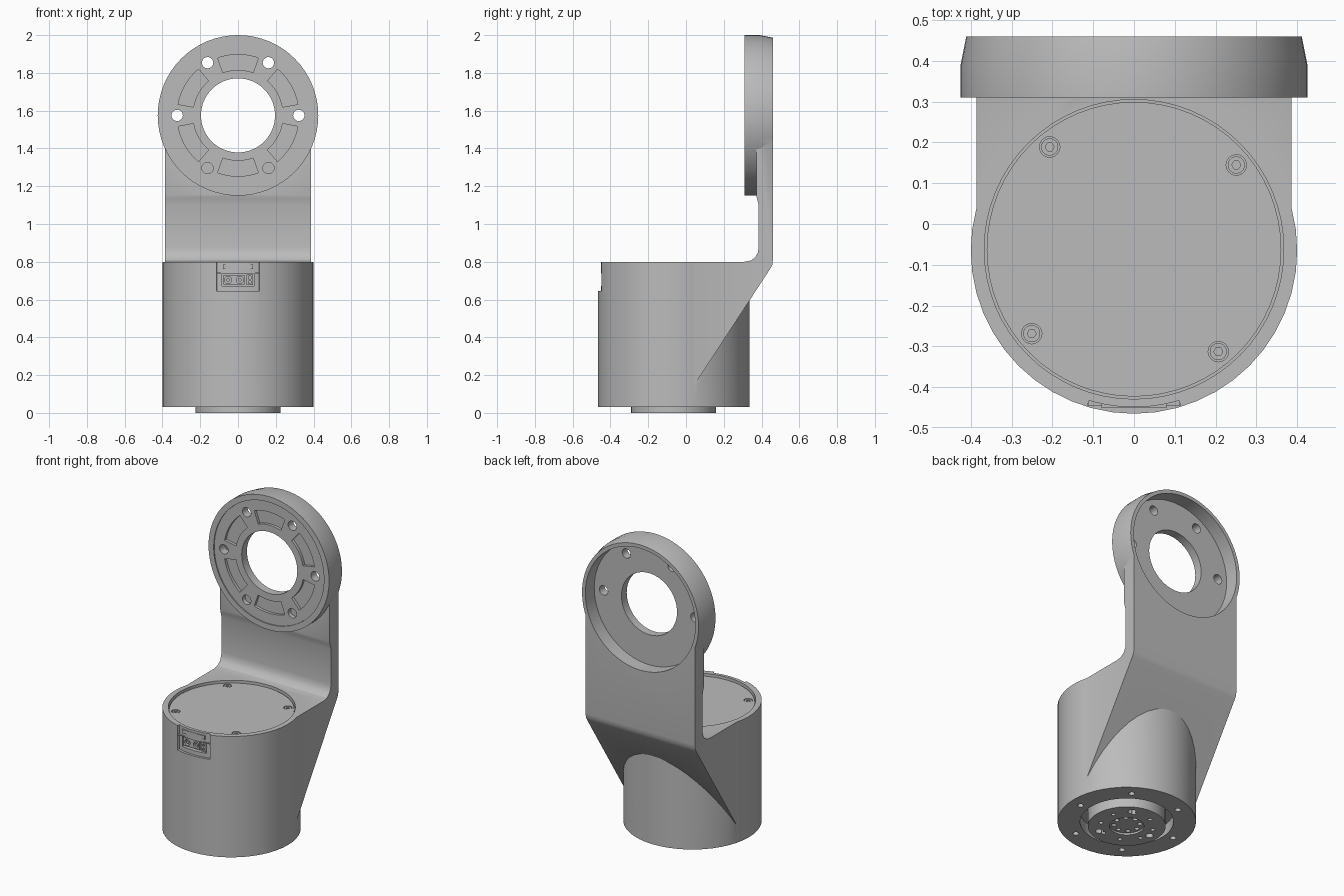
import bpy, bmesh
from math import sin, cos, pi, radians, asin

cube = bpy.data.objects.get("Cube")
if cube:
    bpy.data.objects.remove(cube, do_unlink=True)

grey = bpy.data.materials.new("machined_grey")
grey.use_nodes = True
grey.diffuse_color = (0.5, 0.5, 0.5, 1)
grey.node_tree.nodes["Principled BSDF"].inputs["Base Color"].default_value = (0.5, 0.5, 0.5, 1)

BY = -0.065    # axis of the upright housing
RZ = 1.575     # axis height of the mounting ring


def circle(u, v, r, n=48):
    return [(u + r * cos(2 * pi * i / n), v + r * sin(2 * pi * i / n)) for i in range(n)]


def rect(u0, u1, v0, v1):
    return [(u0, v0), (u1, v0), (u1, v1), (u0, v1)]


def sector(u, v, r0, r1, mid, half, n=10):
    """Outline of a ring segment, angles in degrees."""
    angles = [radians(mid - half + 2 * half * i / n) for i in range(n + 1)]
    return ([(u + r1 * cos(a), v + r1 * sin(a)) for a in angles]
            + [(u + r0 * cos(a), v + r0 * sin(a)) for a in reversed(angles)])


def polar(u, v, r, deg):
    return u + r * cos(radians(deg)), v + r * sin(radians(deg))


def loft(name, axis, levels):
    """Solid through outlines placed at distances along an axis."""
    place = {"x": lambda u, v, d: (d, u, v),
             "y": lambda u, v, d: (u, d, v),
             "z": lambda u, v, d: (u, v, d)}[axis]
    bm = bmesh.new()
    loops = [[bm.verts.new(place(u, v, d)) for u, v in pts] for d, pts in levels]
    bm.faces.new(loops[0])
    bm.faces.new(loops[-1])
    for a, b in zip(loops, loops[1:]):
        for i in range(len(a)):
            j = (i + 1) % len(a)
            bm.faces.new((a[i], a[j], b[j], b[i]))
    bmesh.ops.recalc_face_normals(bm, faces=bm.faces)
    mesh = bpy.data.meshes.new(name)
    bm.to_mesh(mesh)
    bm.free()
    mesh.materials.append(grey)
    obj = bpy.data.objects.new(name, mesh)
    bpy.context.scene.collection.objects.link(obj)
    return obj


def prism(name, axis, pts, lo, hi):
    return loft(name, axis, [(lo, pts), (hi, pts)])


def combine(target, tool, operation):
    mod = target.modifiers.new("bool", "BOOLEAN")
    mod.operation = operation
    mod.solver = "EXACT"
    mod.object = tool
    bpy.context.view_layer.objects.active = target
    bpy.ops.object.modifier_apply(modifier=mod.name)
    bpy.data.objects.remove(tool, do_unlink=True)


def cut(target, axis, pts, lo, hi):
    combine(target, prism("cutter", axis, pts, lo, hi), "DIFFERENCE")


# Housing, sloped arm and mounting ring fused into one casting
bracket = prism("bracket_housing", "z", circle(0, BY, 0.4), 0.03, 0.8)
arm_profile = [(0, 0.08), (0.447, 0.765), (0.457, 0.785), (0.46, 0.81), (0.46, RZ),
               (0.372, RZ), (0.372, 1.15), (0.376, 1.135), (0.385, 1.1), (0.385, 0.88),
               (0.381, 0.85), (0.368, 0.825), (0.345, 0.807), (0.31, 0.8), (0, 0.8)]
combine(bracket, prism("arm", "x", arm_profile, -0.386, 0.386), "UNION")
ring = loft("ring", "y", [(0.31, circle(0, RZ, 0.425, 64)),
                          (0.39, circle(0, RZ, 0.425, 64)),
                          (0.46, circle(0, RZ, 0.411, 64))])
combine(bracket, ring, "UNION")

# Ring: rear dish, shallow front face, central bore
cut(bracket, "y", circle(0, RZ, 0.388, 64), 0.37, 0.5)
cut(bracket, "y", circle(0, RZ, 0.389, 64), 0.28, 0.317)
cut(bracket, "y", circle(0, RZ, 0.196, 64), 0.25, 0.5)

# Ring: pockets and bolt holes, the lower two blind
for k in range(6):
    cut(bracket, "y", sector(0, RZ, 0.24, 0.322, 30 + 60 * k, 19.5), 0.28, 0.335)
    u, v = polar(0, RZ, 0.322, 60 * k)
    cut(bracket, "y", circle(u, v, 0.03, 20), 0.28, 0.345 if k in (4, 5) else 0.42)

# Housing: lid seat, underside well and underside bolt holes
cut(bracket, "z", circle(0, BY + 0.003, 0.367, 64), 0.77, 0.9)
cut(bracket, "z", circle(0, BY, 0.27), -0.1, 0.1)
for k in range(6):
    u, v = polar(0, BY, 0.325, 60 * k - 5)
    cut(bracket, "z", circle(u, v, 0.018, 16), -0.1, 0.07)

# Housing: connector notch with a socket opening
cut(bracket, "z", sector(0, BY, 0.384, 0.46, -90, asin(0.115 / 0.4) * 180 / pi), 0.645, 0.9)
cut(bracket, "y", rect(-0.085, 0.085, 0.672, 0.737), -0.6, -0.405)

# Connector: plug with two sockets, and a small side switch
plug = prism("connector_plug", "y", rect(-0.078, 0.035, 0.679, 0.73), -0.436, -0.4)
for x in (-0.052, 0.01):
    cut(plug, "y", circle(x, 0.704, 0.019, 20), -0.5, -0.42)
    prism("connector_pin", "y", circle(x, 0.704, 0.009, 12), -0.434, -0.415)
switch = prism("connector_side_port", "y", rect(0.045, 0.08, 0.677, 0.732), -0.438, -0.4)
for z in (0.692, 0.717):
    cut(switch, "y", rect(0.056, 0.069, z - 0.007, z + 0.007), -0.5, -0.425)
prism("connector_upper_lip", "y", rect(-0.08, 0.08, 0.762, 0.785), -0.451, -0.43)
prism("connector_lower_lip", "y", rect(-0.112, 0.112, 0.739, 0.743), -0.446, -0.42)

# Lid with four countersunk screws
lid = prism("lid", "z", circle(0, BY + 0.003, 0.361, 64), 0.765, 0.785)
for k in range(4):
    u, v = polar(0, BY + 0.003, 0.325, 39.5 + 90 * k)
    cut(lid, "z", circle(u, v, 0.025, 24), 0.773, 0.9)
    screw = prism("lid_screw", "z", circle(u, v, 0.021, 24), 0.768, 0.783)
    cut(screw, "z", circle(u, v, 0.011, 6), 0.774, 0.9)

# Rotating output flange under the housing
flange = prism("output_flange", "z", circle(0, BY, 0.225), 0, 0.12)
cut(flange, "z", circle(0, BY, 0.1, 32), -0.1, 0.012)
for k in range(8):
    u, v = polar(0, BY, 0.075, 45 * k)
    cut(flange, "z", circle(u, v, 0.014, 12), -0.1, 0.03)
    u, v = polar(0, BY, 0.155, 45 * k + 20)
    cut(flange, "z", circle(u, v, 0.013, 12), -0.1, 0.04)
for k in range(3):
    u, v = polar(0, BY, 0.17, 120 * k + 60)
    cut(flange, "z", circle(u, v, 0.023, 16), -0.1, 0.04)

# Smooth round walls, crisp machined edges
bpy.ops.object.select_all(action="DESELECT")
for obj in bpy.context.scene.objects:
    if obj.type == "MESH":
        obj.select_set(True)
bpy.context.view_layer.objects.active = bracket
bpy.ops.object.shade_smooth_by_angle(angle=radians(25))
